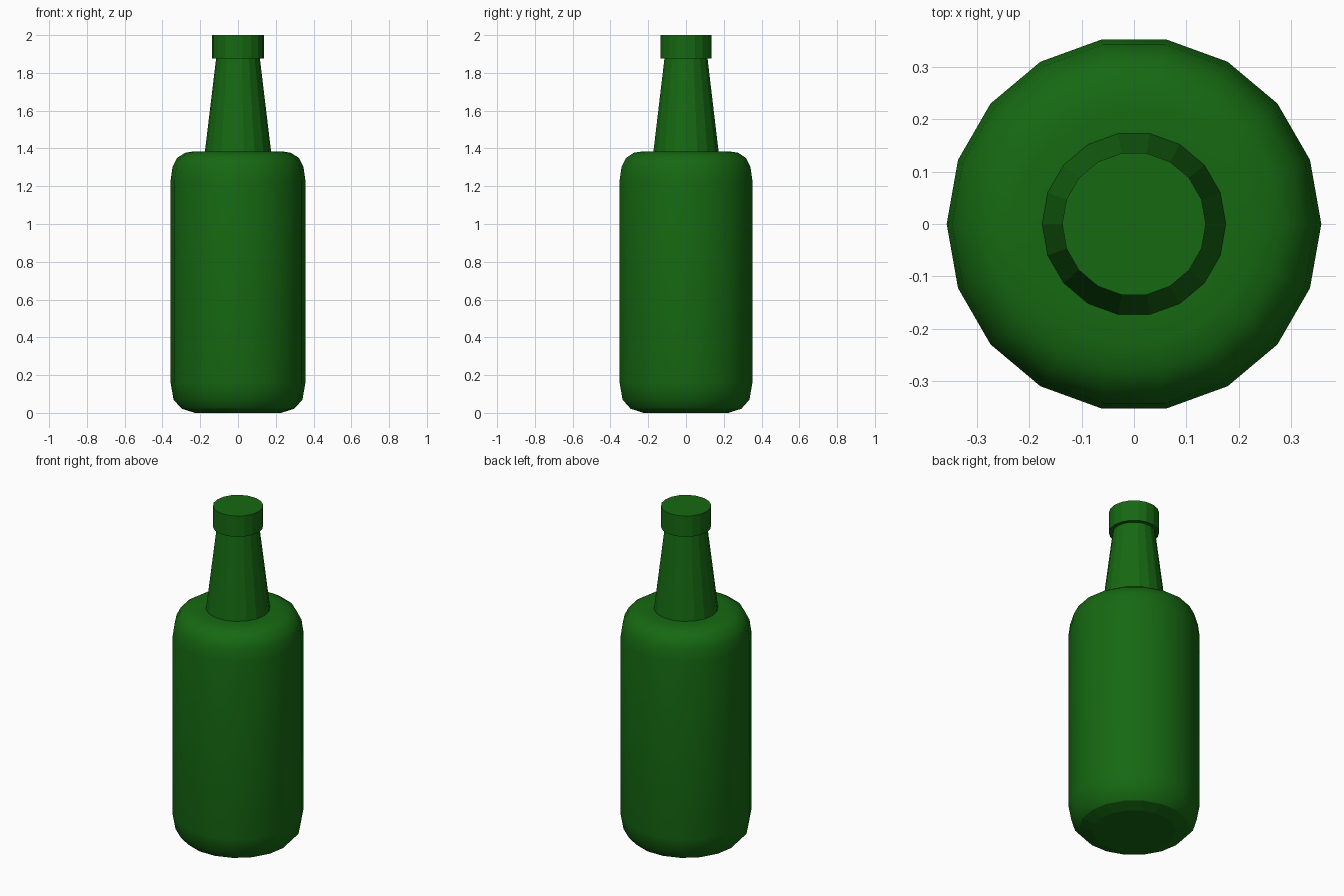
import bpy, bmesh, math

if "Cube" in bpy.data.objects:
    bpy.data.objects.remove(bpy.data.objects["Cube"])

SIDES = 18

green = bpy.data.materials.new("green_glass")
green.diffuse_color = (0.008, 0.14, 0.006, 1)
green.use_nodes = True
green.node_tree.nodes["Principled BSDF"].inputs["Base Color"].default_value = green.diffuse_color


def lathe(name, profile, cap_bottom=False, cap_top=False, smooth=False):
    """Revolve (radius, z) points, listed bottom to top, around z."""
    bm = bmesh.new()
    rings = []
    for r, z in profile:
        rings.append([bm.verts.new((r * math.cos(2 * math.pi * i / SIDES),
                                    r * math.sin(2 * math.pi * i / SIDES), z))
                      for i in range(SIDES)])
    for a, b in zip(rings, rings[1:]):
        for i in range(SIDES):
            j = (i + 1) % SIDES
            bm.faces.new((a[i], a[j], b[j], b[i]))
    if cap_bottom:
        bm.faces.new(rings[0][::-1])
    if cap_top:
        bm.faces.new(rings[-1])
    # underside stays flat so its rim reads as a crisp edge
    for f in bm.faces:
        f.smooth = smooth and f.calc_center_median().z > 0.02
    me = bpy.data.meshes.new(name)
    bm.to_mesh(me)
    bm.free()
    me.materials.append(green)
    ob = bpy.data.objects.new(name, me)
    bpy.context.collection.objects.link(ob)
    return ob


# rounded body, open where the neck joins
lathe("body", [(0.228, 0.0), (0.298, 0.022), (0.341, 0.07), (0.357, 0.16),
               (0.357, 1.23), (0.347, 1.30), (0.322, 1.35), (0.28, 1.377),
               (0.23, 1.385), (0.175, 1.385)], cap_bottom=True, smooth=True)

# tapered faceted neck
lathe("neck", [(0.175, 1.385), (0.116, 1.875)])

# overhanging closed lip
lathe("lip", [(0.116, 1.875), (0.137, 1.875), (0.137, 2.0)], cap_top=True)
